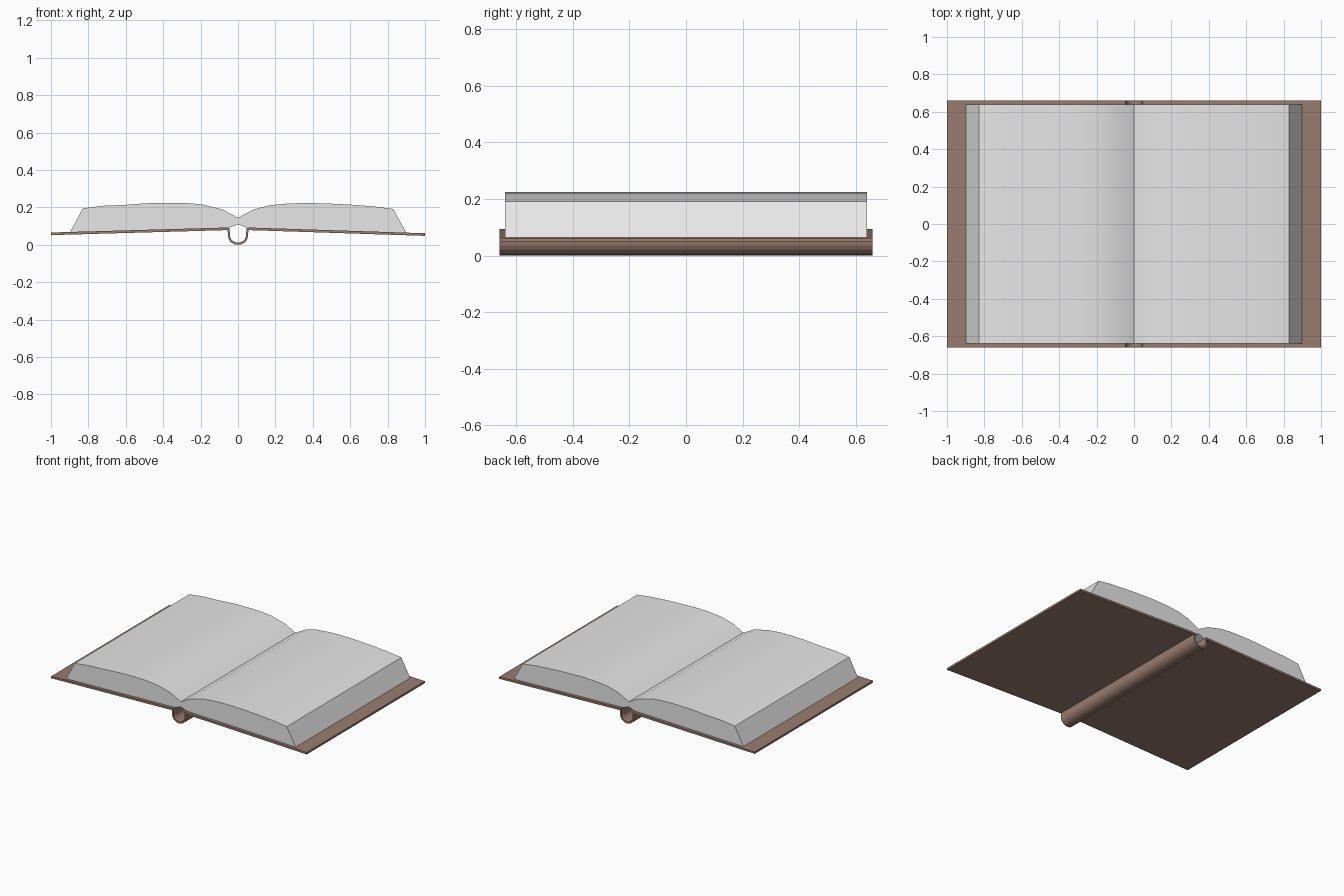
import bpy, bmesh, math

if "Cube" in bpy.data.objects:
    bpy.data.objects.remove(bpy.data.objects["Cube"])


def material(name, rgb):
    m = bpy.data.materials.new(name)
    m.diffuse_color = (*rgb, 1)
    m.use_nodes = True
    m.node_tree.nodes["Principled BSDF"].inputs["Base Color"].default_value = m.diffuse_color
    return m


leather = material("brown_leather", (0.32, 0.20, 0.157))
paper = material("white_paper", (0.8, 0.8, 0.8))


def extrude_profile(name, profile, half_length, mat, smooth=False):
    """Close an (x, z) outline and extrude it along y."""
    bm = bmesh.new()
    face = bm.faces.new([bm.verts.new((x, -half_length, z)) for x, z in profile])
    ext = bmesh.ops.extrude_face_region(bm, geom=[face])
    verts = [v for v in ext["geom"] if isinstance(v, bmesh.types.BMVert)]
    bmesh.ops.translate(bm, verts=verts, vec=(0, 2 * half_length, 0))
    bmesh.ops.recalc_face_normals(bm, faces=bm.faces)
    mesh = bpy.data.meshes.new(name)
    bm.to_mesh(mesh)
    bm.free()
    mesh.materials.append(mat)
    ob = bpy.data.objects.new(name, mesh)
    bpy.context.collection.objects.link(ob)
    if smooth:
        bpy.ops.object.select_all(action='DESELECT')
        ob.select_set(True)
        bpy.context.view_layer.objects.active = ob
        bpy.ops.object.shade_smooth_by_angle(angle=math.radians(20))
    return ob


# Cover boards, sloping gently down from the spine
for side, s, z in (("left", -1, 0.052), ("right", 1, 0.048)):
    extrude_profile(side + "_cover",
                    [(s * 0.05, 0.079), (s, z), (s, z + 0.014), (s * 0.05, 0.093)],
                    0.66, leather)

# Hollow rounded spine
def spine_curve(rx, rz, n=10):
    arc = [math.pi + math.pi * i / n for i in range(n + 1)]
    return [(rx * math.cos(a), 0.05 + rz * math.sin(a)) for a in arc]

outer = [(-0.056, 0.09)] + spine_curve(0.054, 0.05) + [(0.056, 0.09)]
inner = [(-0.045, 0.09)] + spine_curve(0.043, 0.038) + [(0.045, 0.09)]
extrude_profile("spine", outer + inner[::-1], 0.66, leather)

# Page blocks: slanted fore-edge and curved top falling into the gutter
left_top = [(-0.83, 0.195), (-0.72, 0.209), (-0.60, 0.214), (-0.48, 0.223),
            (-0.38, 0.225), (-0.28, 0.224), (-0.19, 0.216), (-0.08, 0.188)]
right_top = [(0.83, 0.192), (0.72, 0.206), (0.60, 0.215), (0.48, 0.221),
             (0.36, 0.224), (0.27, 0.221), (0.17, 0.212), (0.08, 0.188)]
for side, s, top in (("left", -1, left_top), ("right", 1, right_top)):
    extrude_profile(side + "_pages",
                    [(s * 0.05, 0.09), (s * 0.90, 0.064)] + top
                    + [(0, 0.145), (0, 0.11)],
                    0.64, paper, smooth=True)
